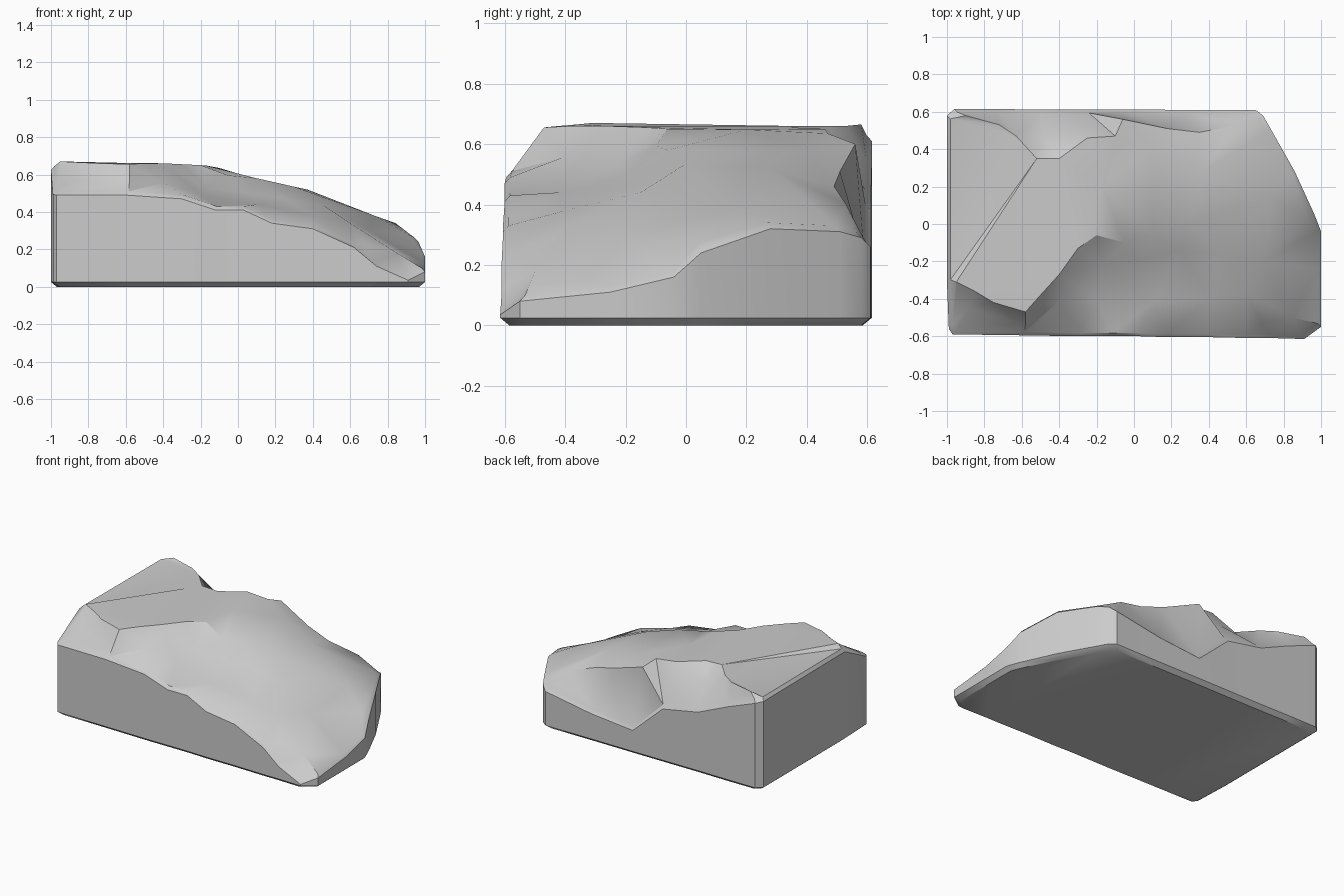
import bpy
import bmesh
from mathutils import Vector
from mathutils.geometry import delaunay_2d_cdt

# Upper rim of the walls, counter-clockwise from the front left corner
rim = [
    (-0.97, -0.59, .51), (-0.6, -0.595, .51), (-0.3, -0.6, .49), (-0.12, -0.6, .43),
    (0.03, -0.6, .43), (0.18, -0.605, .36), (0.4, -0.605, .33), (0.62, -0.61, .23),
    (0.74, -0.61, .13), (0.91, -0.615, .055),
    (1.0, -0.55, .10), (1.0, -0.25, .13), (1.0, -0.04, .18), (0.965, 0.05, .26),
    (0.86, 0.28, .34), (0.73, 0.51, .33), (0.69, 0.58, .31), (0.65, 0.61, .28),
    (0.3, 0.61, .22), (-0.02, 0.612, .19), (-0.25, 0.612, .40), (-0.52, 0.612, .45),
    (-0.75, 0.615, .55), (-0.96, 0.615, .63),
    (-1.0, 0.58, .64), (-1.0, -0.31, .645), (-0.99, -0.56, .515),
]
# Broken lip of the flat top above the front face, running down to the right
lip = [
    (-0.95, -0.31, .67), (-0.85, -0.36, .665), (-0.75, -0.42, .66), (-0.58, -0.47, .655),
    (-0.5, -0.38, .66), (-0.4, -0.27, .66), (-0.3, -0.13, .655), (-0.2, -0.06, .65),
    (-0.05, -0.1, .595), (0.1, -0.06, .58), (0.3, 0.0, .535), (0.45, -0.15, .44),
    (0.6, -0.37, .34), (0.68, -0.53, .23), (0.85, -0.5, .18),
]
# Lip around the two chips at the back
back_lip = [
    (-0.9, 0.58, .665), (-0.72, 0.53, .66), (-0.63, 0.47, .66), (-0.52, 0.35, .66),
    (-0.4, 0.35, .655), (-0.25, 0.46, .65), (-0.1, 0.47, .635), (-0.06, 0.56, .60),
    (0.18, 0.51, .51), (0.35, 0.49, .46), (0.55, 0.53, .40),
]
# Crease where the top tips down to the right
crease = [(0.1, 0.4, .575), (0.37, 0.28, .52), (0.73, 0.15, .38), (0.92, 0.04, .275)]
# Hollows in the broken surface, and the start of the slope on top
loose = [
    (-0.88, -0.45, .57), (-0.62, -0.53, .55), (-0.4, -0.41, .555), (-0.17, -0.22, .53),
    (0.05, -0.19, .50), (0.25, -0.14, .47), (-0.2, -0.4, .49), (0.1, -0.42, .44),
    (0.4, -0.4, .38), (-0.17, 0.2, .648), (-0.48, 0.46, .56), (-0.26, 0.53, .53),
    (0.7, -0.2, .30),
]


def inset(p, d):
    return Vector((p[0] - d * max(-1, min(1, p[0] * 2)),
                   p[1] - d * max(-1, min(1, p[1] * 2)), p[2]))


# Triangulate the top surface along its lips and creases
n = len(rim)
points, edges = [inset(p, 0.018) for p in rim], []
for chain in (lip, back_lip, crease):
    start = len(points)
    points += [Vector(p) for p in chain]
    edges += [(start + i, start + i + 1) for i in range(len(chain) - 1)]
edges.append((n + 10, n + len(lip) + len(back_lip) + 1))
points += [Vector(p) for p in loose]
edges += [(i, (i + 1) % n) for i in range(n)]
v2, _, tris, orig, _, _ = delaunay_2d_cdt([p.xy for p in points], edges, [], 1, 1e-5)

bm = bmesh.new()
top, rim_vert = [], {}
for co, src in zip(v2, orig):
    z = points[src[0]].z if src else 0.5
    v = bm.verts.new((co.x, co.y, z))
    top.append(v)
    for s in src:
        if s < n:
            rim_vert[s] = v
for t in tris:
    bm.faces.new([top[i] for i in t])

# Walls: softened upper edge, vertical face, chamfered foot
upper = [bm.verts.new((p[0], p[1], p[2] - 0.02)) for p in rim]
lower = [bm.verts.new((p[0], p[1], 0.025)) for p in rim]
foot = [bm.verts.new(inset((p[0], p[1], 0), 0.03)) for p in rim]
rings = [[rim_vert[i] for i in range(n)], upper, lower, foot]
for a, b in zip(rings, rings[1:]):
    for i in range(n):
        j = (i + 1) % n
        bm.faces.new((a[i], b[i], b[j], a[j]))
bm.faces.new(foot)
bmesh.ops.recalc_face_normals(bm, faces=bm.faces)

mesh = bpy.data.meshes.new("broken_stone_block")
bm.to_mesh(mesh)
bm.free()
block = bpy.data.objects.new("broken_stone_block", mesh)
bpy.context.collection.objects.link(block)
bpy.context.view_layer.objects.active = block
block.select_set(True)
bpy.ops.object.shade_smooth_by_angle(angle=0.6)
